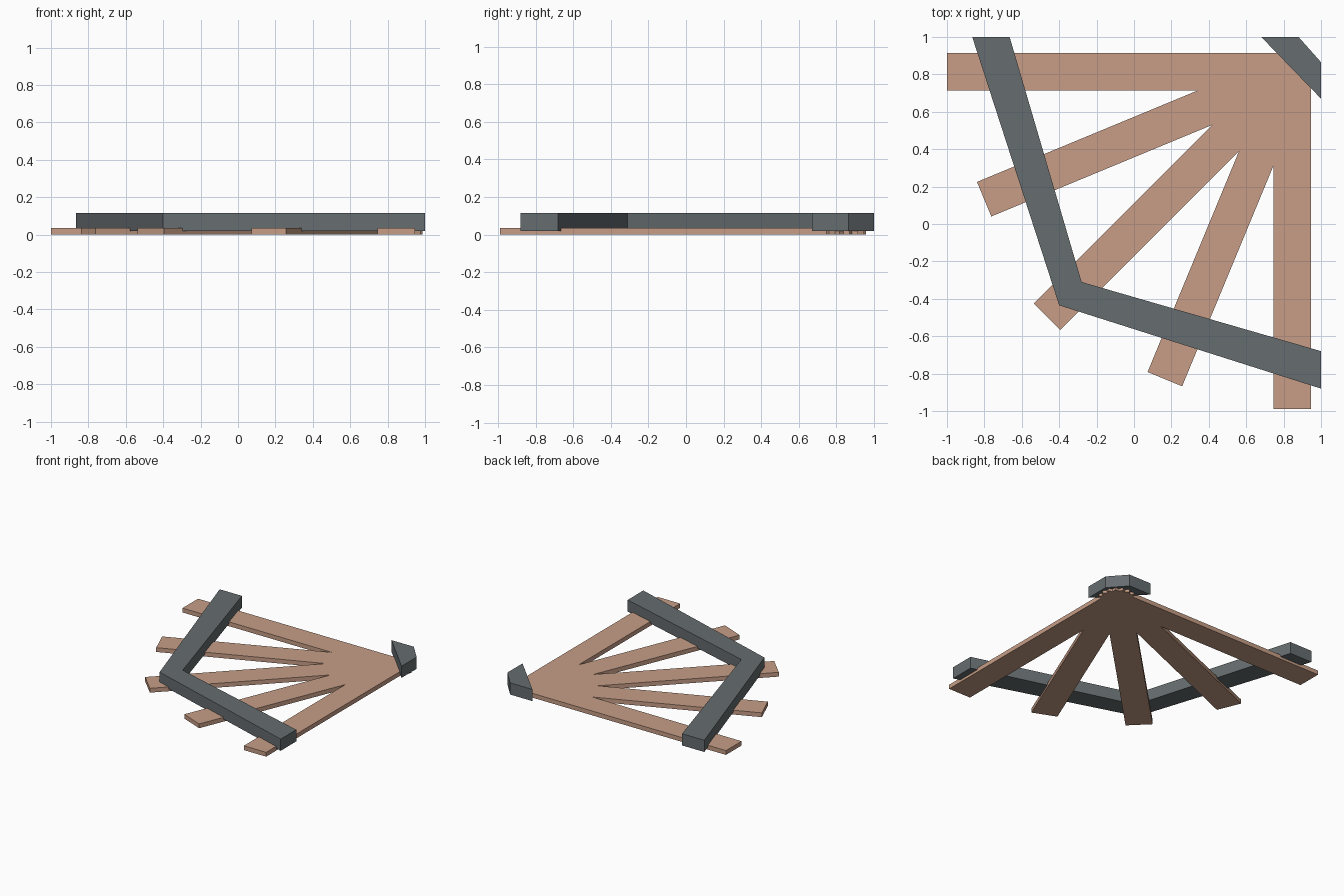
import bpy
import bmesh
from math import radians, cos, sin
from mathutils import Vector

cube = bpy.data.objects.get("Cube")
if cube:
    bpy.data.objects.remove(cube, do_unlink=True)


def material(name, rgb):
    mat = bpy.data.materials.new(name)
    mat.use_nodes = True
    mat.diffuse_color = (*rgb, 1)
    mat.node_tree.nodes["Principled BSDF"].inputs["Base Color"].default_value = (*rgb, 1)
    return mat


def prism(name, outline, bottom, top, mat):
    """Extrude a flat outline from bottom to top."""
    bm = bmesh.new()
    base = bm.faces.new([bm.verts.new((x, y, bottom)) for x, y in outline])
    side = bmesh.ops.extrude_face_region(bm, geom=[base])
    lifted = [v for v in side["geom"] if isinstance(v, bmesh.types.BMVert)]
    bmesh.ops.translate(bm, verts=lifted, vec=(0, 0, top - bottom))
    bmesh.ops.recalc_face_normals(bm, faces=bm.faces)
    mesh = bpy.data.meshes.new(name)
    bm.to_mesh(mesh)
    bm.free()
    mesh.materials.append(mat)
    obj = bpy.data.objects.new(name, mesh)
    bpy.context.collection.objects.link(obj)
    return obj


wood = material("light_wood", (0.57, 0.34, 0.24))
steel = material("grey_steel", (0.133, 0.153, 0.162))

# Sleepers fan out from one corner: angle and length of each
hub = Vector((0.846, 0.815))
half_width, tail = 0.1, 0.1
fan = [(180, 1.846), (202.5, 1.783), (225, 1.855), (247.5, 1.78), (270, 1.805)]
for i, (angle, length) in enumerate(fan):
    along = Vector((cos(radians(angle)), sin(radians(angle))))
    across = Vector((-along.y, along.x)) * half_width
    near, far = hub - along * tail, hub + along * length
    prism(f"sleeper_{i + 1}", [near - across, far - across, far + across, near + across],
          0, 0.035, wood)

# Outer rail: one bent bar with ends trimmed flush
prism("outer_rail", [(-0.865, 1), (-0.4, -0.435), (1, -0.88),
                     (1, -0.68), (-0.28, -0.31), (-0.665, 1)], 0.02, 0.115, steel)

# Inner rail: short diagonal bar across the corner
prism("inner_rail", [(0.68, 1), (1, 0.67), (1, 0.865), (0.88, 1)], 0.02, 0.115, steel)
